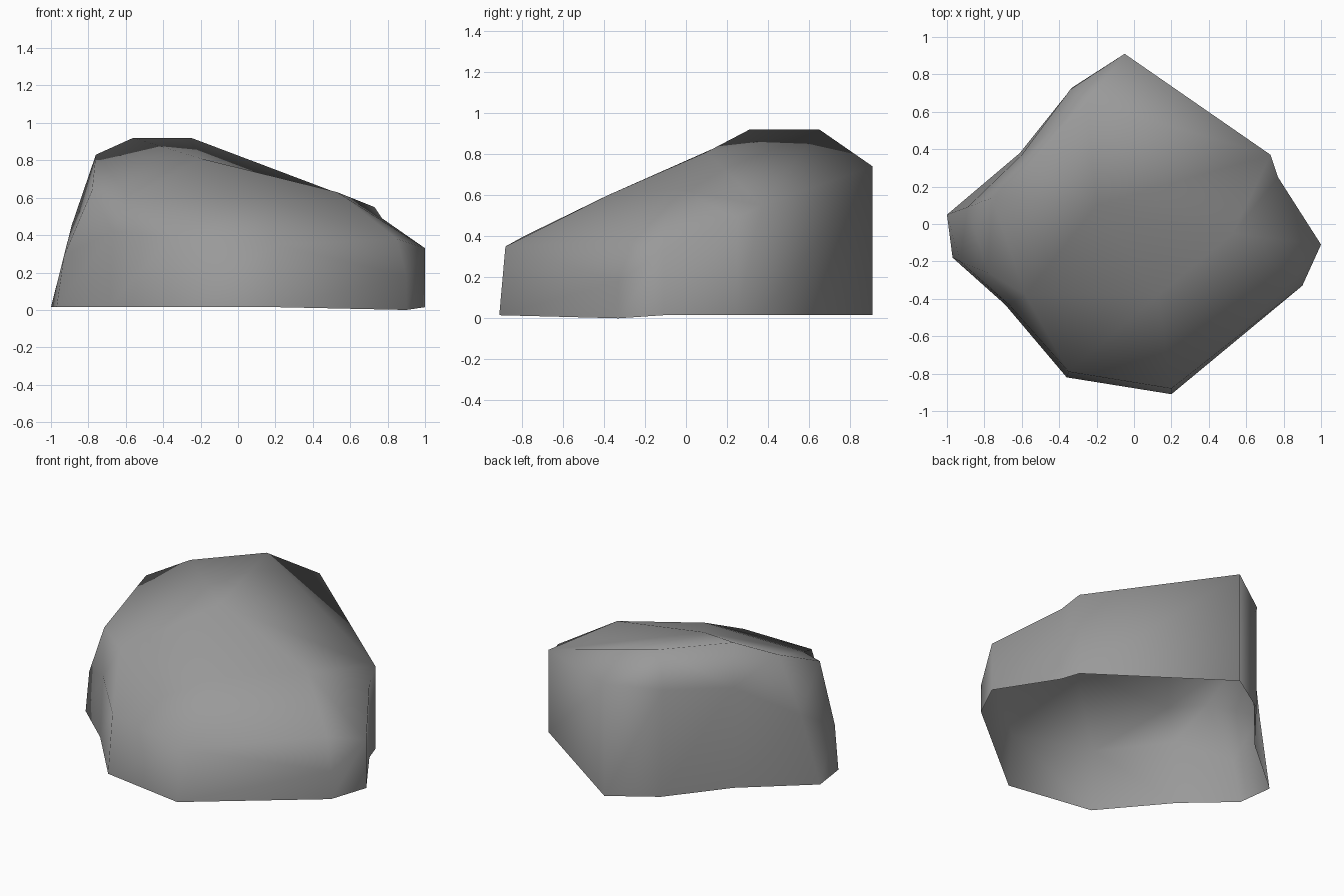
import bpy, bmesh
from mathutils import Vector
from mathutils.geometry import delaunay_2d_cdt

if "Cube" in bpy.data.objects:
    bpy.data.objects.remove(bpy.data.objects["Cube"])

# Ground outline of the boulder, counterclockwise from the back
BASE = [(-.05, .91), (-.33, .73), (-.61, .38), (-1, .05), (-.97, -.18), (-.69, -.43),
        (-.36, -.82), (.2, -.91), (.9, -.33), (1, -.11), (.77, .25), (.73, .37)]

# Rim where the walls turn into the sloping top
RIM = [(-.05, .91, .74), (-.34, .72, .71), (-.6, .37, .66), (-.89, .09, .45),
       (-.93, -.2, .29), (-.67, -.43, .42), (-.35, -.79, .40), (.2, -.88, .35),
       (.9, -.33, .18), (1, -.11, .33), (.77, .25, .49), (.73, .37, .55)]

# High points of the top
CROWN = [(-.25, .65, .92), (-.56, .31, .92), (-.76, .14, .83), (-.78, -.26, .64),
         (-.58, -.38, .60), (.13, -.38, .60), (.53, -.05, .63), (.85, -.3, .38),
         (-.2, .1, .81)]

bm = bmesh.new()
n = len(BASE)

# Walls, open underneath
base = [bm.verts.new((x, y, 0 if i == 8 else .015)) for i, (x, y) in enumerate(BASE)]
top = [bm.verts.new(p) for p in RIM + CROWN]
for i in range(n):
    j = (i + 1) % n
    bm.faces.new((base[i], base[j], top[j], top[i]))

# Top, triangulated inside the rim
flat = [Vector(p[:2]) for p in RIM + CROWN]
result = delaunay_2d_cdt(flat, [], [list(range(n))], 1, 1e-5)
faces, source = result[2], result[3]
for f in faces:
    bm.faces.new([top[source[k][0]] for k in f])

for f in bm.faces:
    f.smooth = True

mesh = bpy.data.meshes.new("boulder")
bm.to_mesh(mesh)
bm.free()
boulder = bpy.data.objects.new("boulder", mesh)
bpy.context.collection.objects.link(boulder)

# Plain grey stone
stone = bpy.data.materials.new("grey stone")
stone.diffuse_color = (.32, .32, .32, 1)
stone.use_nodes = True
stone.node_tree.nodes["Principled BSDF"].inputs["Base Color"].default_value = stone.diffuse_color
mesh.materials.append(stone)
